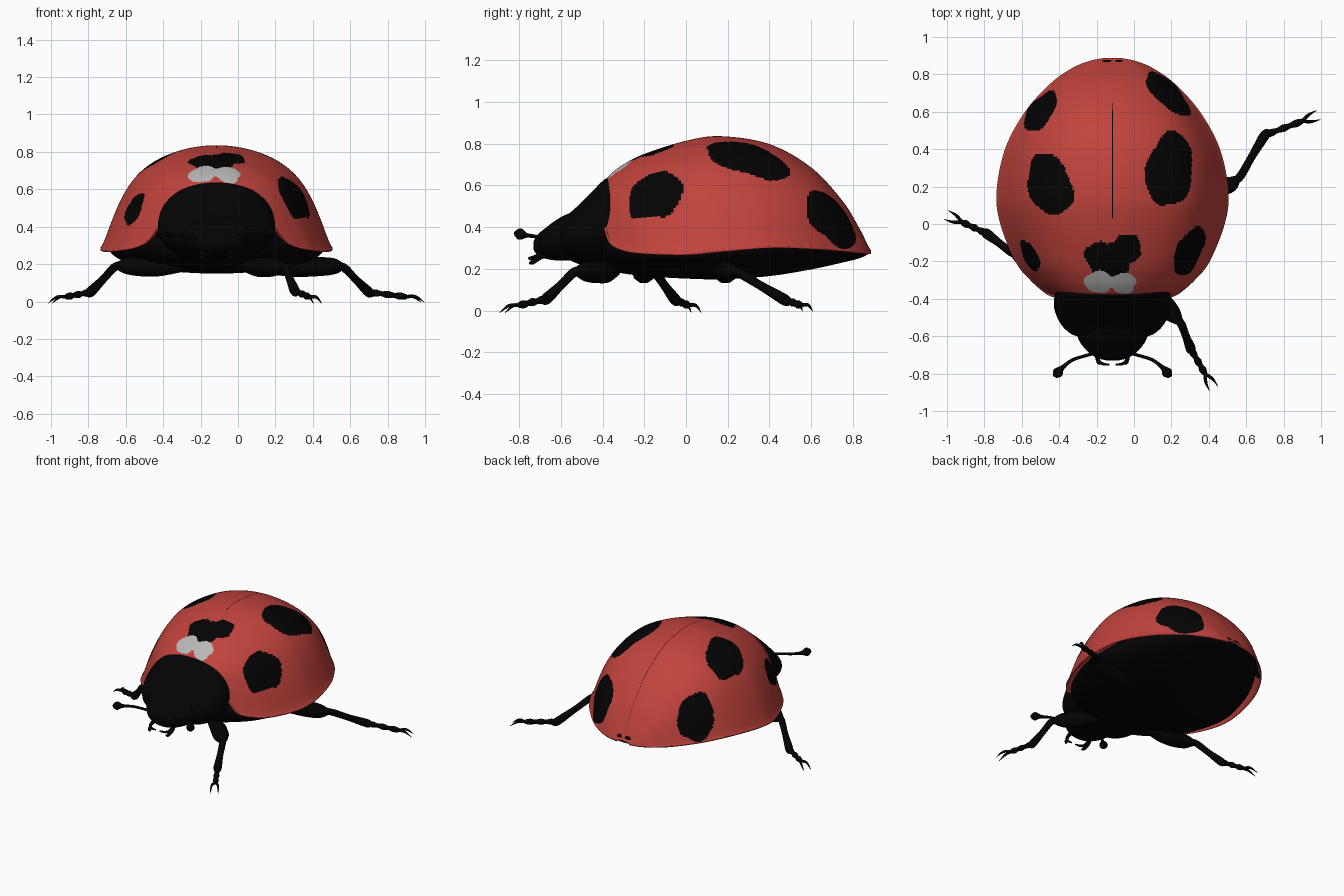
import bpy, bmesh, math
from mathutils import Vector

if "Cube" in bpy.data.objects:
    bpy.data.objects.remove(bpy.data.objects["Cube"])

CX = -0.115  # body centre line


def material(name, rgb):
    m = bpy.data.materials.new(name)
    m.use_nodes = True
    m.diffuse_color = (*rgb, 1)
    bsdf = m.node_tree.nodes["Principled BSDF"]
    bsdf.inputs["Base Color"].default_value = (*rgb, 1)
    bsdf.inputs["Roughness"].default_value = 0.6
    return m


RED = material("shell red", (0.53, 0.056, 0.045))
BLACK = material("body black", (0.001, 0.001, 0.001))
WHITE = material("patch white", (0.48, 0.48, 0.48))


def spline(points, steps):
    """Catmull-Rom through tuples of any length."""
    pts = [Vector(p) for p in points]
    pts = [2 * pts[0] - pts[1]] + pts + [2 * pts[-1] - pts[-2]]
    out = []
    for a, b, c, d in zip(pts, pts[1:], pts[2:], pts[3:]):
        for k in range(steps):
            t = k / steps
            out.append(b + (c - a) * t / 2 + (2 * a - 5 * b + 4 * c - d) * t * t / 2
                       + (3 * b - a - 3 * c + d) * t ** 3 / 2)
    return out + [pts[-2]]


def finish(obj, angle=50):
    bpy.ops.object.select_all(action="DESELECT")
    obj.select_set(True)
    bpy.context.view_layer.objects.active = obj
    bpy.ops.object.shade_smooth_by_angle(angle=math.radians(angle))
    return obj


def loft(name, rings, closed, mats, rule=None):
    bm = bmesh.new()
    rows = [[bm.verts.new(p) for p in ring] for ring in rings]
    n = len(rows[0])
    for a, b in zip(rows, rows[1:]):
        for j in range(n if closed else n - 1):
            k = (j + 1) % n
            f = bm.faces.new((a[j], a[k], b[k], b[j]))
            if rule:
                f.material_index = rule(f.calc_center_median())
    if closed:
        bm.faces.new(rows[0])
        bm.faces.new(rows[-1])
        bmesh.ops.recalc_face_normals(bm, faces=bm.faces)
    mesh = bpy.data.meshes.new(name)
    bm.to_mesh(mesh)
    bm.free()
    for m in mats:
        mesh.materials.append(m)
    obj = bpy.data.objects.new(name, mesh)
    bpy.context.collection.objects.link(obj)
    return obj


# Wing shell: arched sections with a flared rim
shell_stations = [  # y, half width, top, rim height
    (-.385, .31, .625, .40), (-.36, .365, .655, .33), (-.30, .44, .70, .295),
    (-.2, .52, .75, .28), (0, .60, .813, .275), (.17, .62, .835, .29),
    (.4, .575, .797, .308), (.6, .468, .685, .303), (.75, .333, .525, .292),
    (.83, .222, .395, .284), (.87, .13, .315, .28), (.887, .05, .287, .28)]

COLS = 201
angles = [math.pi * (j / COLS - .5) for j in range(COLS + 1)]
angles[COLS // 2], angles[COLS // 2 + 1] = -.003, .003


def arch(st):
    y, w, top, rim = st
    ring = []
    for a in angles:
        s = math.sin(a)
        f = math.cos(a) * (1 - abs(s) ** 9)
        ring.append((CX + w * s, y, rim + (top - rim) * f))
    return ring


# Markings: x, y, long radius, short radius, tilt in degrees
spots = [(-.50, .60, .125, .062, 55), (.18, .695, .155, .06, -45),
         (-.45, .21, .17, .115, 108), (.19, .29, .20, .125, 82),
         (-.555, -.17, .09, .037, 117), (.295, -.145, .14, .066, 65),
         (-.045, -.135, .088, .078, 30), (-.185, -.165, .08, .07, 0),
         (-.125, -.215, .108, .112, 0),
         (-.145, .872, .025, .006, 0), (-.08, .872, .02, .006, 0)]
patches = [(-.19, -.31, .074, .06, 0), (-.055, -.317, .066, .058, 0),
           (-.12, -.313, .04, .032, 0)]


def inside(p, spot):
    x, y, long, short, tilt = spot
    t = math.radians(tilt)
    u = ((p.x - x) * math.cos(t) + (p.y - y) * math.sin(t)) / long
    v = ((p.y - y) * math.cos(t) - (p.x - x) * math.sin(t)) / short
    a = math.atan2(v, u)
    return math.hypot(u, v) < 1 + .05 * math.sin(3 * a + x * 9) + .04 * math.sin(5 * a)


def shell_colour(p):
    if any(inside(p, s) for s in patches):
        return 2
    seam = abs(p.x - CX) < .001 and p.y > .03
    return 1 if seam or any(inside(p, s) for s in spots) else 0


shell = loft("wing_shell", [arch(s) for s in spline(shell_stations, 17)], False,
             [RED, BLACK, WHITE], shell_colour)
thick = shell.modifiers.new("thickness", "SOLIDIFY")
thick.thickness = .01
thick.offset = -1
finish(shell)


def oval(st, power):
    y, w, top, low = st
    ring = []
    for k in range(64):
        a = math.tau * k / 64
        c, s = math.cos(a), math.sin(a)
        ring.append((CX + w * math.copysign(abs(c) ** power, c), y,
                     (top + low) / 2 + (top - low) / 2 * math.copysign(abs(s) ** power, s)))
    return ring


# Belly, thorax shield and head
belly = [(-.40, .26, .42, .21), (-.34, .36, .42, .185), (-.2, .475, .40, .165),
         (0, .555, .41, .153), (.17, .57, .42, .15), (.4, .52, .45, .165),
         (.6, .415, .43, .197), (.75, .295, .37, .23), (.83, .195, .325, .25),
         (.87, .10, .30, .268)]
shield = [(-.34, .30, .64, .20), (-.385, .31, .632, .20), (-.45, .312, .57, .21),
          (-.52, .285, .50, .225), (-.57, .245, .455, .25), (-.60, .19, .42, .28),
          (-.61, .08, .38, .32)]
head = [(-.50, .18, .47, .25), (-.56, .19, .465, .24), (-.62, .18, .435, .24),
        (-.68, .135, .39, .25), (-.715, .085, .36, .27), (-.73, .03, .33, .29)]
for name, stations, power in (("belly", belly, 1), ("thorax_shield", shield, .95),
                              ("head", head, 1)):
    finish(loft(name, [oval(s, power) for s in spline(stations, 6)], True, [BLACK]))


def tube(name, points, steps=6):
    """Round limb through (x, y, z, radius) points."""
    curve = bpy.data.curves.new(name, "CURVE")
    curve.dimensions = "3D"
    curve.bevel_depth = 1
    curve.bevel_resolution = 3
    curve.use_fill_caps = True
    path = spline(points, steps)
    sp = curve.splines.new("POLY")
    sp.points.add(len(path) - 1)
    for q, p in zip(sp.points, path):
        q.co = (p[0], p[1], p[2], 1)
        q.radius = max(p[3], .001)
    curve.materials.append(BLACK)
    obj = bpy.data.objects.new(name, curve)
    bpy.context.collection.objects.link(obj)
    bpy.ops.object.select_all(action="DESELECT")
    obj.select_set(True)
    bpy.context.view_layer.objects.active = obj
    bpy.ops.object.convert(target="MESH")
    return finish(bpy.context.object)


# Legs: hip, thigh, thigh end, knee, ankle, toe
legs = {
    "rear_left": ((.08, .17, .19), (.29, .185, .184), (.49, .205, .188),
                  (.56, .245, .185), (.70, .475, .05), (.90, .55, .025)),
    "middle_right": ((-.28, -.21, .19), (-.44, -.205, .185), (-.58, -.185, .19),
                     (-.65, -.155, .19), (-.79, -.05, .05), (-.92, .01, .025)),
    "front_left": ((.03, -.34, .19), (.12, -.395, .183), (.20, -.475, .187),
                   (.25, -.53, .187), (.305, -.67, .055), (.38, -.80, .025)),
}
for name, joints in legs.items():
    hip, thigh, end, knee, ankle, toe = map(Vector, joints)
    tube(name + "_thigh", [(*hip, .03), (*thigh, .054), (*end, .049), (*knee, .018)])
    tube(name + "_shin", [(*end, .012), (*knee, .022), (*knee.lerp(ankle, .5), .021),
                          (*ankle, .027), (*ankle.lerp(toe, .12), .012)])
    # Beaded foot segments
    foot = []
    for k in range(7):
        foot.append((*ankle.lerp(toe, k / 6), .014 if k % 2 == 0 else .02))
    tube(name + "_foot", foot)
    # Paired claws
    ahead = (toe - ankle).normalized()
    side = ahead.cross(Vector((0, 0, 1))).normalized()
    for tag, d in (("a", 1), ("b", -1)):
        mid = toe + ahead * .045 + side * d * .02 + Vector((0, 0, .007))
        tip = toe + ahead * .095 + side * d * .026 - Vector((0, 0, .018))
        tube(name + "_claw_" + tag, [(*toe, .01), (*mid, .008), (*tip, .001)], 4)

# Antennae, jaws and feelers, mirrored about the centre line
face_parts = {
    "antenna": [(.07, -.68, .33, .012), (.13, -.70, .345, .009), (.21, -.725, .355, .009),
                (.265, -.765, .36, .012), (.292, -.795, .366, .028), (.307, -.818, .37, .012)],
    "jaw": [(.08, -.69, .27, .012), (.075, -.73, .255, .009), (.05, -.748, .25, .008),
            (.015, -.752, .25, .004)],
    "feeler": [(.07, -.66, .27, .01), (.085, -.70, .25, .008), (.075, -.735, .232, .012),
               (.065, -.75, .226, .005)],
}
for name, pts in face_parts.items():
    for tag, d in (("left", 1), ("right", -1)):
        tube(tag + "_" + name, [(CX + d * x, y, z, r) for x, y, z, r in pts])
